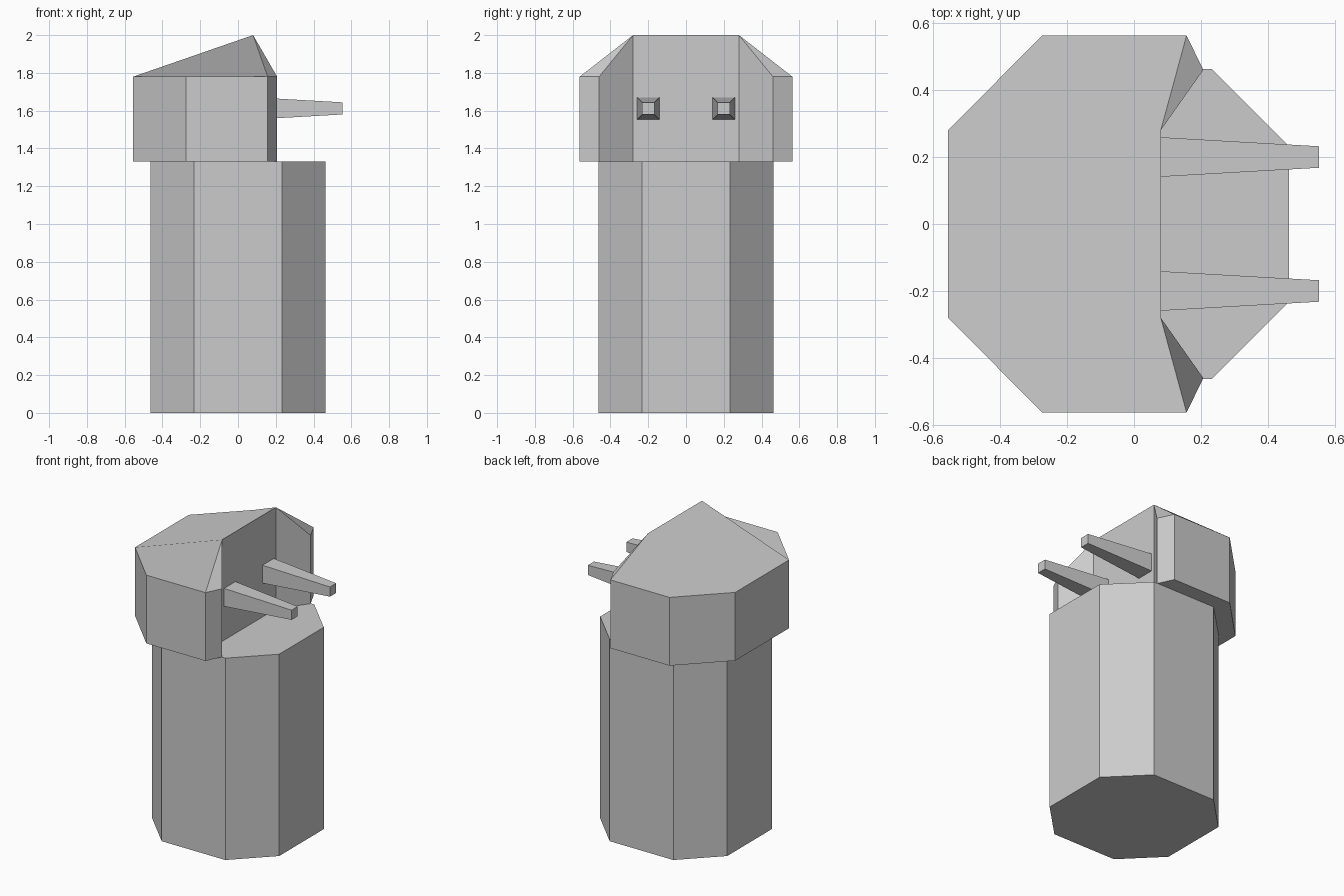
import bpy

if "Cube" in bpy.data.objects:
    bpy.data.objects.remove(bpy.data.objects["Cube"])


def mesh_object(name, verts, faces):
    mesh = bpy.data.meshes.new(name)
    mesh.from_pydata(verts, [], faces)
    mesh.update()
    obj = bpy.data.objects.new(name, mesh)
    bpy.context.collection.objects.link(obj)
    return obj


def loft(name, bottom, top):
    """Closed solid between two matching counter-clockwise loops."""
    n = len(bottom)
    sides = [(i, (i + 1) % n, n + (i + 1) % n, n + i) for i in range(n)]
    return mesh_object(name, bottom + top,
                       [tuple(reversed(range(n))), tuple(range(n, 2 * n))] + sides)


def mirrored(half):
    """Complete a half loop given on the +y side, front to back."""
    return half + [(p[0], -p[1], *p[2:]) for p in reversed(half)]


# Eight-sided body
A, B, BODY_TOP = 0.463, 0.232, 1.33
octagon = mirrored([(A, B), (B, A), (-B, A), (-A, B)])
loft("body", [(x, y, 0) for x, y in octagon],
     [(x, y, BODY_TOP) for x, y in octagon])

# Overhanging head with a recessed face and a sloping roof
EAVE, PEAK = 1.78, 2.0
outline = mirrored([(0.08, 0.28, PEAK), (0.207, 0.46, EAVE), (0.157, 0.563, EAVE),
                    (-0.274, 0.563, EAVE), (-0.555, 0.28, EAVE)])
head = [(x, y, BODY_TOP) for x, y, z in outline] + outline
n = len(outline)
walls = [(i, (i + 1) % n, n + (i + 1) % n, n + i) for i in range(n)]
roof = [n + i for i in range(n) if i not in (1, n - 2)]
gables = [(n, n + 1, n + 2), (n + n - 3, n + n - 2, n + n - 1)]
mesh_object("head", head, walls + gables + [roof, tuple(reversed(range(n)))])

# Two tapered prongs reaching out of the recessed face
for side, name in ((1, "left_prong"), (-1, "right_prong")):
    def square(x, half):
        return [(x, side * 0.2 + dy * half, 1.612 + dz * half)
                for dy, dz in ((-1, -1), (1, -1), (1, 1), (-1, 1))]
    loft(name, square(0.08, 0.059), square(0.553, 0.032))
